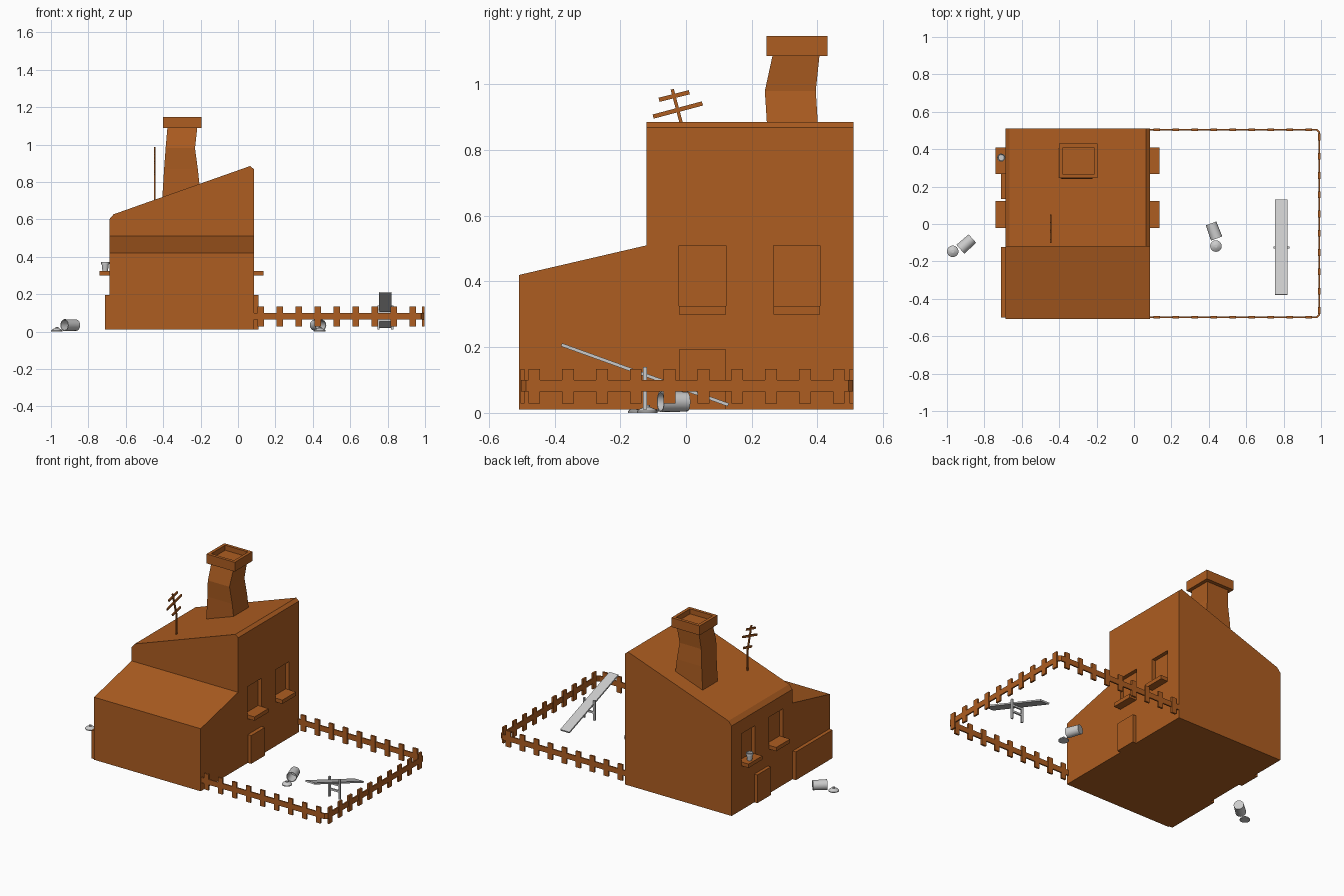
import bpy, bmesh, math
from mathutils import Vector, Matrix

if "Cube" in bpy.data.objects:
    bpy.data.objects.remove(bpy.data.objects["Cube"])

wood = bpy.data.materials.new("brown")
wood.diffuse_color = (0.42, 0.11, 0.015, 1)
wood.use_nodes = True
wood.node_tree.nodes["Principled BSDF"].inputs["Base Color"].default_value = wood.diffuse_color


def finish(name, bm, mat=None):
    bmesh.ops.recalc_face_normals(bm, faces=bm.faces)
    me = bpy.data.meshes.new(name)
    bm.to_mesh(me)
    bm.free()
    ob = bpy.data.objects.new(name, me)
    bpy.context.collection.objects.link(ob)
    if mat:
        me.materials.append(mat)
    return ob


def add_box(bm, lo, hi, rot=None):
    lo, hi = Vector(lo), Vector(hi)
    m = Matrix.Translation((lo + hi) / 2) @ (rot or Matrix()) @ Matrix.Diagonal((*(hi - lo), 1))
    bmesh.ops.create_cube(bm, size=1, matrix=m)


def box(name, lo, hi, mat=None, rot=None):
    bm = bmesh.new()
    add_box(bm, lo, hi, rot)
    return finish(name, bm, mat)


def prism(name, pts, depth, mat):
    """Closed polygon of 3D points swept along a depth vector."""
    bm = bmesh.new()
    f = bm.faces.new([bm.verts.new(p) for p in pts])
    r = bmesh.ops.extrude_face_region(bm, geom=[f])
    bmesh.ops.translate(bm, vec=depth, verts=[v for v in r["geom"] if isinstance(v, bmesh.types.BMVert)])
    return finish(name, bm, mat)


def loft(name, rings, mat=None, cap_start=True, cap_end=True):
    """Skin a list of equal-length vertex rings."""
    bm = bmesh.new()
    vs = [[bm.verts.new(p) for p in r] for r in rings]
    n = len(vs[0])
    for a, b in zip(vs, vs[1:]):
        for i in range(n):
            bm.faces.new((a[i], a[(i + 1) % n], b[(i + 1) % n], b[i]))
    if cap_start:
        bm.faces.new(vs[0][::-1])
    if cap_end:
        bm.faces.new(vs[-1])
    return finish(name, bm, mat)


def rect(x0, x1, y0, y1, z):
    return [(x0, y0, z), (x1, y0, z), (x1, y1, z), (x0, y1, z)]


def lathe(name, profile, matrix, n=16):
    """Revolve (radius, height) pairs around local z."""
    rings = [[matrix @ Vector((r * math.cos(i * math.tau / n), r * math.sin(i * math.tau / n), h))
              for i in range(n)] for r, h in profile]
    ob = loft(name, rings)
    for p in ob.data.polygons:
        p.use_smooth = len(p.vertices) == 4
    ob.select_set(True)
    bpy.context.view_layer.objects.active = ob
    bpy.ops.object.shade_smooth_by_angle(angle=math.radians(35))
    ob.select_set(False)
    return ob


# House body with a slanted roof, and the lower front annex
L, R = -0.688, 0.085
house = prism("house_body", [(x, -0.12, z) for x, z in
              [(L, .01), (R, .01), (R, .868), (.065, .885), (-.665, .627), (L, .60)]], (0, .63, 0), wood)
prism("front_annex", [(L, y, z) for y, z in
      [(-.508, .01), (-.12, .01), (-.12, .51), (-.508, .42)]], (R - L, 0, 0), wood)

# Recessed windows with sills on both side walls
bm = bmesh.new()
for y0, y1 in ((-.022, .122), (.267, .408)):
    for side, x in (("left", L), ("right", R)):
        add_box(bm, (x - .025, y0, .325), (x + .025, y1, .51))
        out = -.052 if side == "left" else .05
        xs = sorted((x, x + out))
        box(side + "_window_sill", (xs[0], y0, .30), (xs[1], y1, .325), wood)
cutter = finish("window_cutter", bm, wood)
cutter.hide_render = True
mod = house.modifiers.new("windows", "BOOLEAN")
mod.operation, mod.solver, mod.object = "DIFFERENCE", "EXACT", cutter
bpy.context.view_layer.objects.active = house
bpy.ops.object.modifier_apply(modifier=mod.name)
bpy.data.objects.remove(cutter)

# Doors and garage door
box("right_door", (R, -.02, .01), (.11, .12, .195), wood)
box("left_door", (-.71, .135, .01), (L, .275, .195), wood)
box("garage_door", (-.712, -.50, .01), (L, -.122, .195), wood)

# Crooked chimney with a hollow cap
loft("chimney", [rect(-.407, -.195, .25, .407, .68), rect(-.395, -.215, .247, .402, .87),
                 rect(-.387, -.23, .24, .395, .98), rect(-.377, -.217, .265, .407, 1.095)], wood)
loft("chimney_cap", [rect(-.40, -.195, .245, .43, 1.087), rect(-.40, -.195, .245, .43, 1.148),
                     rect(-.38, -.215, .265, .41, 1.148), rect(-.38, -.215, .265, .41, 1.115)], wood)

# Roof antenna: bent pole and three tilted bars
bm = bmesh.new()


def strut(p, q, w=.010):
    p, q = Vector((-.445, *p)), Vector((-.445, *q))
    d = q - p
    rot = Matrix.Rotation(-math.atan2(d.y, d.z), 4, "X")
    c, s = (p + q) / 2, Vector((.004, w / 2, d.length / 2))
    add_box(bm, c - s, c + s, rot)


strut((-.002, .69), (-.002, .84))
strut((-.002, .835), (-.042, .985))
strut((-.10, .902), (.05, .942), .013)
strut((-.082, .953), (.01, .976), .013)
strut((-.045, .845), (.04, .866), .013)
finish("roof_antenna", bm, wood)

# Fence: rails with a cut corner, and pickets
bm = bmesh.new()
path = [(R, -.498), (.978, -.498), (.99, -.486), (.99, .492), (.978, .504), (R, .504)]
for (ax, ay), (bx, by) in zip(path, path[1:]):
    d = Vector((bx - ax, by - ay, 0))
    c = Vector(((ax + bx) / 2, (ay + by) / 2, .082))
    s = Vector((d.length / 2 + .002, .0045, .0175))
    add_box(bm, c - s, c + s, Matrix.Rotation(math.atan2(d.y, d.x), 4, "Z"))
finish("fence_rails", bm, wood)
bm = bmesh.new()
for y in (-.498, .504):
    for i in range(9):
        x = .122 + i * .1015
        add_box(bm, (x - .017, y - .006, .028), (x + .017, y + .006, .133))
for i in range(10):
    y = -.462 + i * .103
    add_box(bm, (.984, y - .018, .028), (.996, y + .018, .133))
finish("fence_pickets", bm, wood)

# Seesaw: tilted plank on a small frame
ang = math.atan2(.182, .505)
c, s = Vector((.788, -.125, .116)), Vector((.033, .27, .005))
box("seesaw_plank", c - s, c + s, None, Matrix.Rotation(-ang, 4, "X"))
bm = bmesh.new()
for x in (.751, .825):
    add_box(bm, (x - .006, -.131, .01), (x + .006, -.119, .14))
for z in (.06, .10):
    add_box(bm, (.751, -.130, z - .006), (.825, -.120, z + .006))
finish("seesaw_frame", bm)

# Two tipped open bins with their lids beside them
can = [(.030, 0), (.032, .086), (.028, .086), (.026, .006)]
lid = [(.031, 0), (.031, .005), (.022, .013), (.008, .018), (.008, .024)]
for base, mouth, lid_at in (((.412, .003), (.441, -.075), (.438, -.118)),
                            ((-.864, -.078), (-.928, -.135), (-.969, -.146))):
    d = Vector((mouth[0] - base[0], mouth[1] - base[1], 0))
    m = Matrix.Translation((*base, .034)) @ d.to_track_quat("Z", "Y").to_matrix().to_4x4()
    lathe("tipped_bin", can, m)
    lathe("bin_lid", lid, Matrix.Translation((*lid_at, 0)))

# Flower pot on the left sill
lathe("flower_pot", [(.015, 0), (.019, .035), (.022, .035), (.022, .048), (.018, .048), (.016, .038)],
      Matrix.Translation((-.71, .355, .325)), 12)
